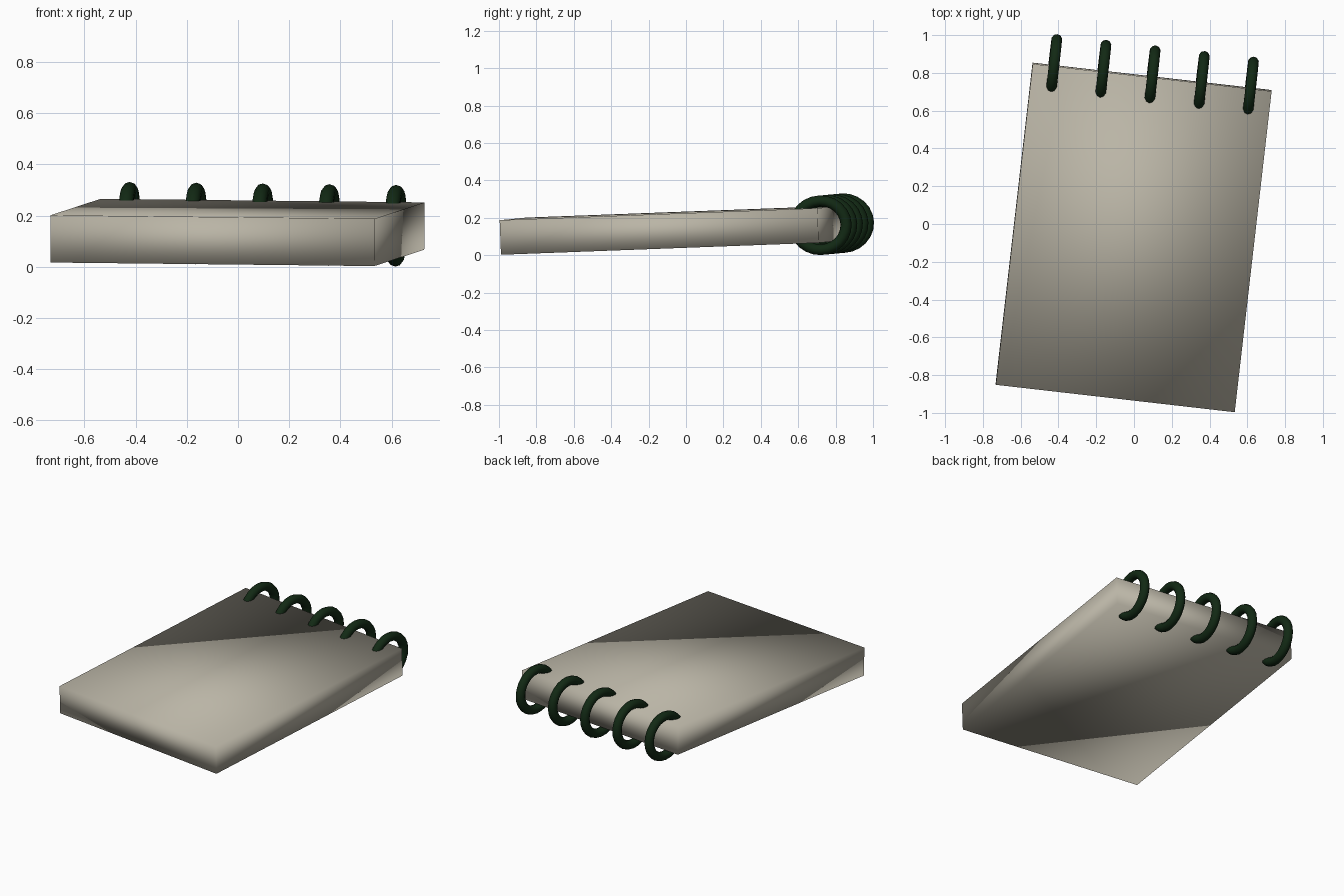
import bpy
from mathutils import Matrix, Vector

if "Cube" in bpy.data.objects:
    bpy.data.objects.remove(bpy.data.objects["Cube"])

# Tilted frame of the pad: u across, v along, w through the thickness
u = Vector((1.265, -0.145, -0.014)).normalized()
w = u.cross(Vector((0.19, 1.70, 0.064))).normalized()
v = w.cross(u)
CENTRE = Vector((-0.002, -0.071, 0.134))
WIDTH, LENGTH, THICK = 1.273, 1.711, 0.185
frame = Matrix((u, v, w)).transposed().to_4x4()
frame.translation = CENTRE


def material(name, rgb):
    m = bpy.data.materials.new(name)
    m.diffuse_color = (*rgb, 1)
    m.use_nodes = True
    m.node_tree.nodes["Principled BSDF"].inputs["Base Color"].default_value = m.diffuse_color
    return m


def finish(name, mat, local):
    ob = bpy.context.object
    ob.name = name
    ob.data.materials.append(mat)
    ob.data.transform(local)
    ob.matrix_world = frame
    ob.data.shade_smooth()
    return ob


paper = material("warm grey paper", (0.49, 0.46, 0.38))
green = material("dark green wire", (0.006, 0.022, 0.007))

# Block of pages, softly shaded across its edges
bpy.ops.mesh.primitive_cube_add(size=1)
finish("page_block", paper, Matrix.Diagonal((WIDTH, LENGTH, THICK, 1)))

# Five binding rings through the back edge
for i in range(5):
    bpy.ops.mesh.primitive_torus_add(major_radius=0.133, minor_radius=0.029,
                                     major_segments=24, minor_segments=10)
    turn = Matrix.Rotation(1.5707963, 4, 'Y')
    stretch = Matrix.Diagonal((1, 1.04, 0.985, 1))
    place = Matrix.Translation(((i - 2) * 0.262, LENGTH / 2, 0))
    finish(f"binding_ring_{i + 1}", green, place @ stretch @ turn)
